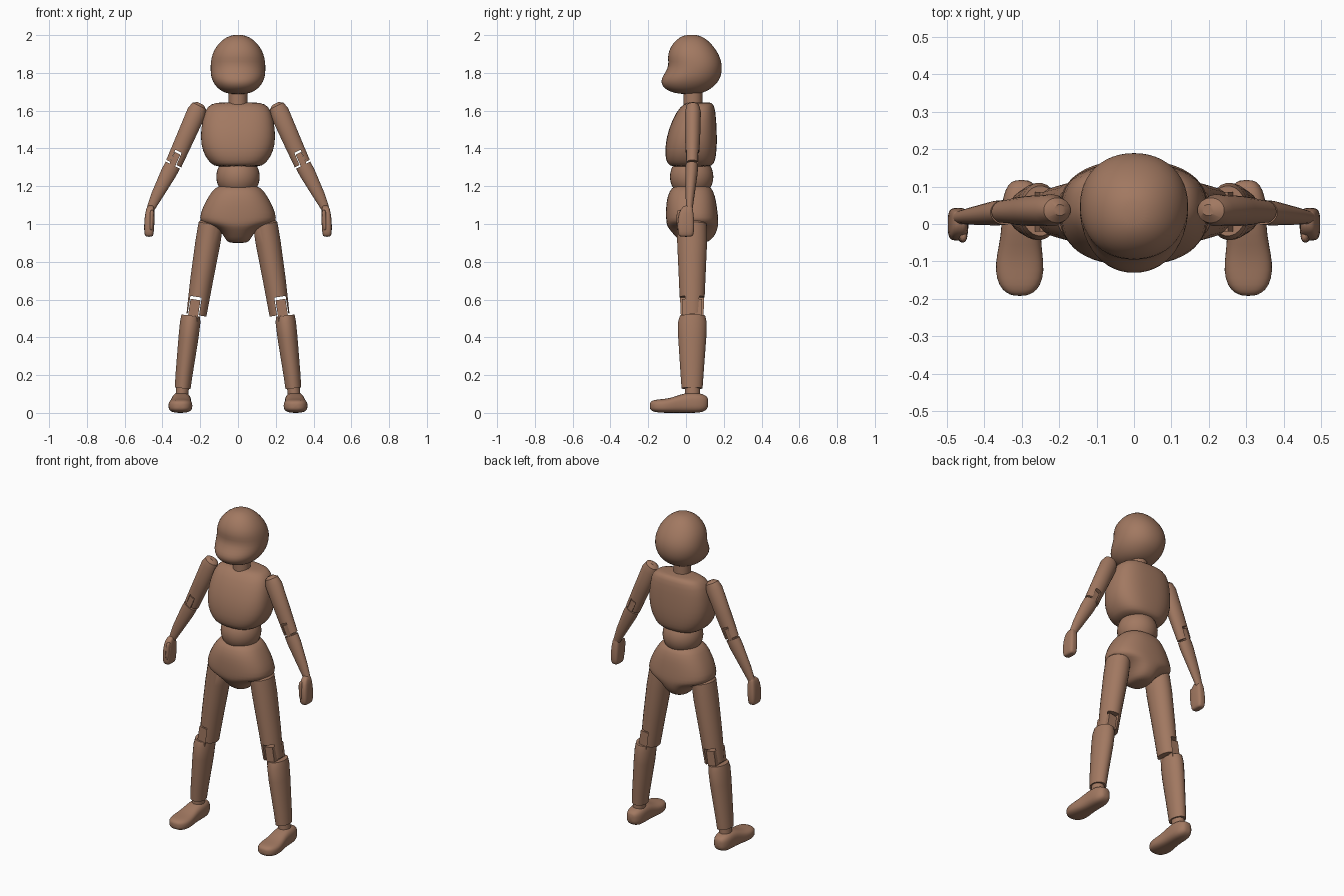
import bpy, bmesh, math

wood = bpy.data.materials.new("wood")
wood.diffuse_color = (0.36, 0.19, 0.12, 1)


def loft(name, rings, n=2.0, slope=0.0, sub=0, mirror=False, segs=24, along_y=False):
    """Skin superellipse rings (position, half width, low, high, centre x)."""
    bm = bmesh.new()
    loops = []
    for t, r, lo, hi, cx in rings:
        loop = []
        for i in range(segs):
            a = 2 * math.pi * (i + 0.5) / segs
            c, s = math.cos(a), math.sin(a)
            dx = r * math.copysign(abs(c) ** (2 / n), c)
            d = (lo + hi) / 2 + (hi - lo) / 2 * math.copysign(abs(s) ** (2 / n), s)
            co = (cx + dx, t, d) if along_y else (cx + dx, d, t + slope * dx)
            loop.append(bm.verts.new(co))
        loops.append(loop)
    for a, b in zip(loops, loops[1:]):
        for i in range(segs):
            j = (i + 1) % segs
            bm.faces.new((a[i], a[j], b[j], b[i]))
    bm.faces.new(loops[0])
    bm.faces.new(loops[-1])
    bmesh.ops.recalc_face_normals(bm, faces=bm.faces)
    me = bpy.data.meshes.new(name)
    bm.to_mesh(me)
    bm.free()
    ob = bpy.data.objects.new(name, me)
    bpy.context.collection.objects.link(ob)
    me.materials.append(wood)
    smooth(ob, 180 if sub else 35)
    if sub:
        ob.modifiers.new("round", 'SUBSURF').levels = sub
        ob.modifiers["round"].render_levels = sub
    if mirror:
        m = ob.modifiers.new("mirror", 'MIRROR')
        m.use_mirror_merge = False
    return ob


def smooth(ob, angle):
    bpy.ops.object.select_all(action='DESELECT')
    ob.select_set(True)
    bpy.context.view_layer.objects.active = ob
    bpy.ops.object.shade_smooth_by_angle(angle=math.radians(angle))


def slot(ob, rings, slope):
    """Cut a fork slot into the lower end of a limb."""
    cutter = loft("slot_cutter", rings, n=20, slope=slope, segs=4)
    cutter.hide_render = True
    m = ob.modifiers.new("slot", 'BOOLEAN')
    m.operation, m.solver, m.object = 'DIFFERENCE', 'EXACT', cutter
    bpy.context.view_layer.objects.active = ob
    bpy.ops.object.modifier_move_to_index(modifier="slot", index=0)
    bpy.ops.object.modifier_apply(modifier="slot")
    bpy.data.objects.remove(cutter)
    smooth(ob, 35)


# Head with brow dip and muzzle, and neck peg
loft("head", [
    (2.002, .025, .0, .06, 0), (1.988, .065, -.035, .095, 0), (1.96, .1, -.068, .13, 0),
    (1.92, .129, -.091, .162, 0), (1.88, .142, -.099, .183, 0), (1.84, .147, -.091, .192, 0),
    (1.80, .146, -.112, .19, 0), (1.77, .141, -.132, .181, 0), (1.74, .127, -.133, .162, 0),
    (1.71, .1, -.108, .125, 0), (1.693, .065, -.06, .085, 0), (1.688, .03, -.02, .05, 0)],
    n=2.15, sub=1)
loft("neck", [(1.72, .05, -.013, .087, 0), (1.6, .05, -.013, .087, 0)])

# Chest, waist ball and pelvis
loft("chest", [
    (1.645, .09, .02, .125, 0), (1.638, .145, -.01, .145, 0), (1.60, .18, -.05, .157, 0),
    (1.50, .199, -.095, .164, 0), (1.42, .198, -.11, .165, 0), (1.36, .177, -.112, .16, 0),
    (1.32, .146, -.1, .15, 0), (1.3, .115, -.08, .13, 0)], n=2.6, sub=1)
bpy.ops.mesh.primitive_uv_sphere_add(segments=32, ring_count=16, radius=.115, location=(0, .03, 1.25))
waist = bpy.context.object
waist.name = "waist_ball"
waist.data.materials.append(wood)
smooth(waist, 180)
loft("pelvis", [
    (1.203, .09, -.05, .11, 0), (1.195, .122, -.075, .135, 0), (1.15, .155, -.1, .155, 0),
    (1.09, .188, -.107, .165, 0), (1.03, .207, -.107, .172, 0), (1.005, .195, -.104, .172, 0),
    (.985, .125, -.1, .17, 0), (.95, .082, -.07, .16, 0), (.915, .065, -.04, .135, 0),
    (.898, .045, -.01, .1, 0)], n=2.4, sub=1)

# Upper arms with forked elbows
arm = loft("upper_arm", [
    (1.638, .016, .022, .052, .198), (1.625, .036, .003, .07, .205), (1.59, .046, -.006, .079, .22),
    (1.45, .043, -.005, .075, .282), (1.32, .04, 0, .066, .34)], slope=.5, mirror=True)
slot(arm, [(1.385, .017, -.1, .2, .315), (1.26, .017, -.1, .2, .367)], .5)
loft("forearm", [
    (1.312, .038, -.002, .064, .345), (1.27, .038, -.004, .062, .367),
    (1.15, .028, -.002, .045, .43), (1.08, .019, .0, .035, .463)], slope=.5, mirror=True)
loft("elbow_tongue", [(1.375, .015, .004, .06, .32), (1.28, .015, .004, .06, .362)],
     n=20, slope=.5, segs=4, mirror=True)

# Hands with folded thumbs
loft("hand", [
    (1.1, .012, .0, .03, .462), (1.085, .022, -.03, .036, .465), (1.03, .027, -.044, .043, .468),
    (.98, .027, -.045, .044, .471), (.94, .024, -.042, .04, .471), (.932, .016, -.03, .03, .471)],
    n=3.5, sub=1, mirror=True)
loft("thumb", [(1.075, .007, -.045, -.02, .455), (1.06, .012, -.05, -.015, .455),
               (.98, .012, -.05, -.015, .46), (.965, .007, -.045, -.02, .46)],
     sub=1, mirror=True)

# Thighs with forked knees
thigh = loft("thigh", [
    (1.01, .058, -.04, .1, .142), (1.0, .065, -.048, .11, .144), (.9, .066, -.047, .112, .16),
    (.7, .06, -.038, .103, .193), (.518, .053, -.03, .095, .22)], slope=.16, mirror=True)
slot(thigh, [(.615, .031, -.2, .3, .222), (.48, .031, -.2, .3, .243)], .16)

# Shins with knee tongues, ankles
loft("shin", [
    (.515, .05, -.032, .102, .25), (.48, .054, -.043, .11, .253), (.4, .053, -.042, .108, .262),
    (.2, .045, -.029, .093, .286), (.13, .042, -.024, .088, .293)], slope=.12, mirror=True)
loft("knee_tongue", [(.6, .027, -.022, .087, .225), (.48, .027, -.022, .087, .243)],
     n=20, slope=.16, segs=4, mirror=True)
loft("ankle", [(.15, .034, -.006, .074, .292), (.08, .034, -.006, .074, .298)], mirror=True)

# Feet
loft("foot", [
    (.118, .02, .03, .08, .3), (.105, .036, .012, .092, .3), (.075, .051, .0, .105, .3),
    (.02, .053, .0, .11, .3), (-.03, .053, .0, .098, .302), (-.08, .061, .0, .079, .305),
    (-.125, .066, .0, .073, .305), (-.165, .056, .004, .07, .305), (-.185, .036, .012, .062, .305),
    (-.192, .015, .025, .05, .305)], n=2.8, sub=1, mirror=True, along_y=True)
